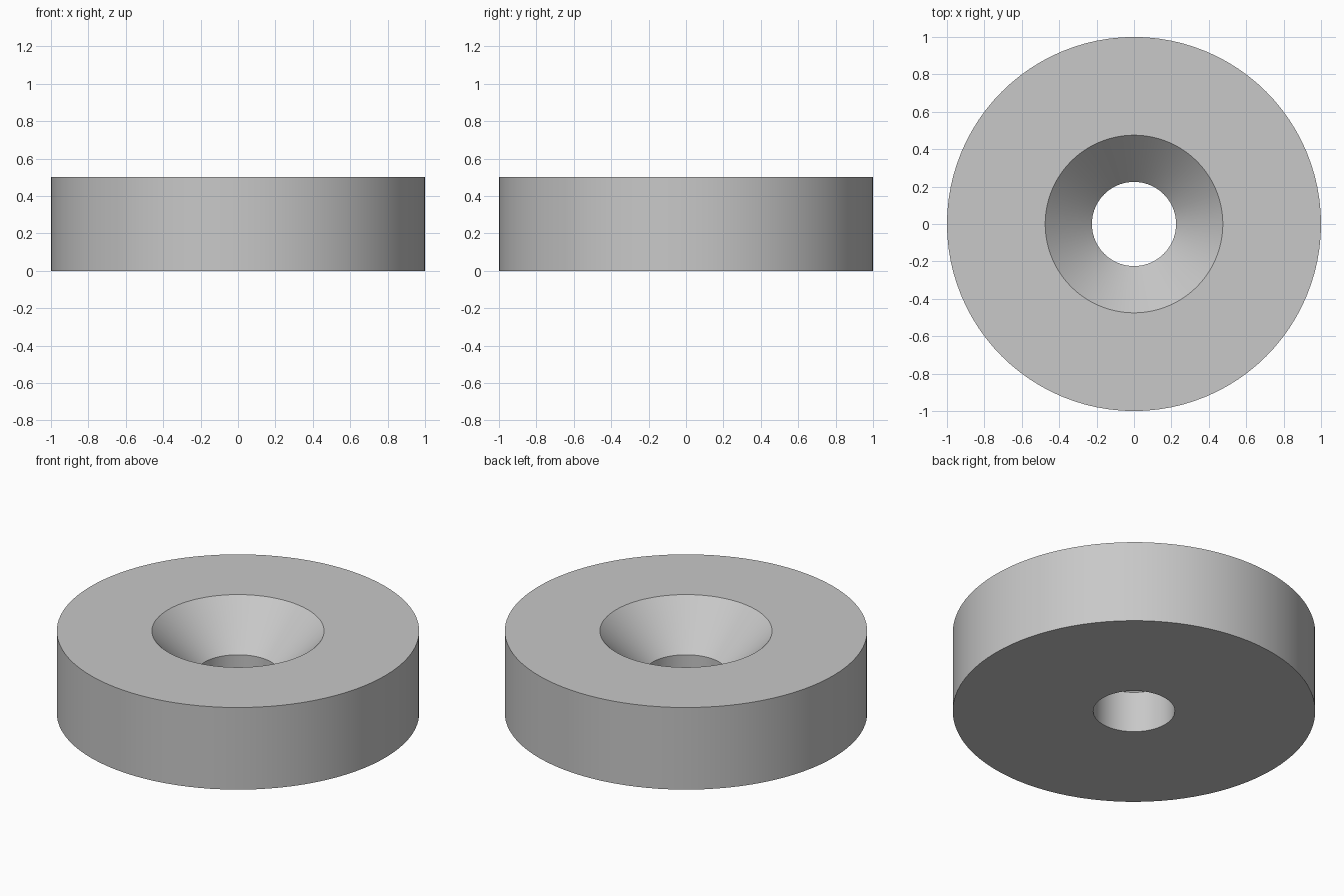
import bpy
import bmesh
from math import radians, tau

cube = bpy.data.objects.get("Cube")
if cube:
    bpy.data.objects.remove(cube, do_unlink=True)

OUTER, BORE, SINK = 1.0, 0.225, 0.475
HEIGHT, SINK_BASE = 0.5, 0.25
SEGMENTS = 96

# Plain grey material
grey = bpy.data.materials.new("light_grey")
grey.use_nodes = True
colour = (0.58, 0.58, 0.58, 1)
grey.diffuse_color = colour
grey.node_tree.nodes["Principled BSDF"].inputs["Base Color"].default_value = colour

# Closed cross-section: outer wall, countersink and bore, spun about z
profile = [(OUTER, 0), (OUTER, HEIGHT), (SINK, HEIGHT), (BORE, SINK_BASE), (BORE, 0)]
bm = bmesh.new()
verts = [bm.verts.new((r, 0, z)) for r, z in profile]
edges = [bm.edges.new((a, b)) for a, b in zip(verts, verts[1:] + verts[:1])]
bmesh.ops.spin(bm, geom=verts + edges, cent=(0, 0, 0), axis=(0, 0, 1),
               angle=tau, steps=SEGMENTS, use_merge=True)
bmesh.ops.remove_doubles(bm, verts=bm.verts, dist=0.0001)
bmesh.ops.recalc_face_normals(bm, faces=bm.faces)

mesh = bpy.data.meshes.new("countersunk_ring")
bm.to_mesh(mesh)
bm.free()
mesh.materials.append(grey)
ring = bpy.data.objects.new("countersunk_ring", mesh)
bpy.context.collection.objects.link(ring)

# Smooth curved walls with crisp rims
bpy.ops.object.select_all(action="DESELECT")
ring.select_set(True)
bpy.context.view_layer.objects.active = ring
bpy.ops.object.shade_smooth_by_angle(angle=radians(30))
